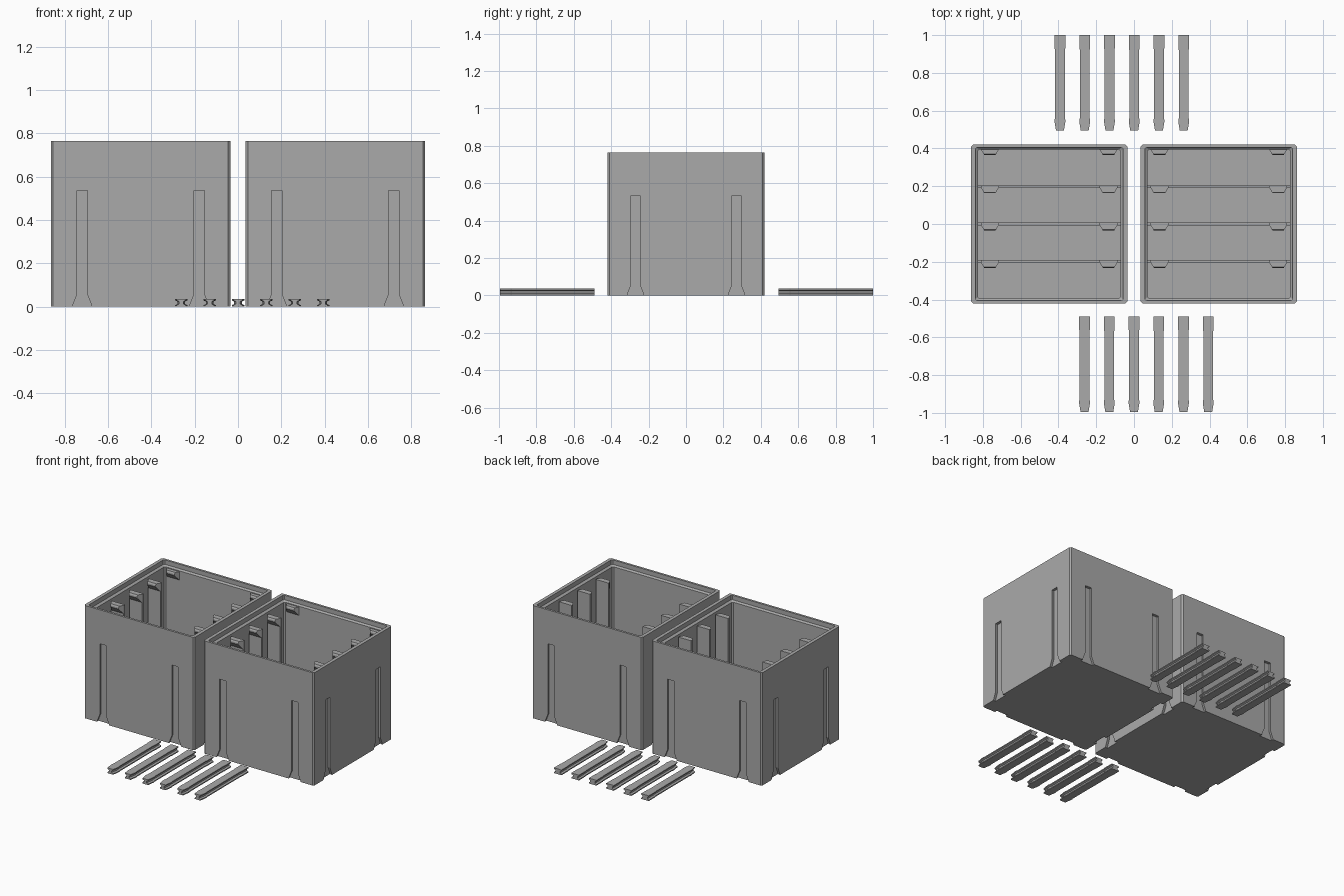
import bpy, bmesh, math
from mathutils import Matrix, Vector

if "Cube" in bpy.data.objects:
    bpy.data.objects.remove(bpy.data.objects["Cube"])

grey = bpy.data.materials.new("plastic_grey")
grey.diffuse_color = (0.40, 0.40, 0.40, 1)
grey.use_nodes = True
grey.node_tree.nodes["Principled BSDF"].inputs["Base Color"].default_value = grey.diffuse_color


def loft(name, rings, matrix=Matrix(), mat=True):
    """Solid through a list of matching closed outlines."""
    bm = bmesh.new()
    loops = [[bm.verts.new(matrix @ Vector(p)) for p in r] for r in rings]
    n = len(loops[0])
    for a, b in zip(loops, loops[1:]):
        for i in range(n):
            j = (i + 1) % n
            bm.faces.new((a[i], a[j], b[j], b[i]))
    bm.faces.new(loops[0])
    bm.faces.new(loops[-1])
    bmesh.ops.recalc_face_normals(bm, faces=bm.faces)
    me = bpy.data.meshes.new(name)
    bm.to_mesh(me)
    bm.free()
    ob = bpy.data.objects.new(name, me)
    bpy.context.collection.objects.link(ob)
    if mat:
        me.materials.append(grey)
    return ob


def rect(hx, hy, z, c=0.0, cx=0.0, cy=0.0):
    """Rectangle outline with cut corners of size c."""
    if c == 0:
        pts = [(-hx, -hy), (hx, -hy), (hx, hy), (-hx, hy)]
    else:
        pts = [(-hx + c, -hy), (hx - c, -hy), (hx, -hy + c), (hx, hy - c),
               (hx - c, hy), (-hx + c, hy), (-hx, hy - c), (-hx, -hy + c)]
    return [(x + cx, y + cy, z) for x, y in pts]


def cut(ob, cutter):
    m = ob.modifiers.new("cut", 'BOOLEAN')
    m.operation = 'DIFFERENCE'
    m.solver = 'EXACT'
    m.object = cutter
    cutter.hide_render = True
    cutter.hide_viewport = True


HX, HY, H = 0.414, 0.42, 0.765     # outer half sizes and height
IX, IY = 0.377, 0.395              # inner half sizes
SLOT_D = 0.018


def slot_outline(y, grow):
    """Keyhole slot outline with a flared foot, in the x-z plane."""
    w, f = 0.024 + grow, 0.044 + grow
    return [(-f, y, -0.02), (f, y, -0.02), (f, y, 0.005), (w, y, 0.055),
            (w, y, 0.535), (-w, y, 0.535), (-w, y, 0.055), (-f, y, 0.005)]


for cx, side in ((-0.449, "left"), (0.449, "right")):
    at = Matrix.Translation((cx, 0, 0))

    # box shell
    box = loft(side + "_box", [rect(HX, HY, 0, 0.01), rect(HX, HY, H, 0.01)], at)

    # inner cavity with a lid recess at the rim
    cut(box, loft(side + "_cavity_cutter",
                  [rect(IX, IY, 0.03, 0.008), rect(IX, IY, 0.725, 0.008),
                   rect(IX + 0.014, IY + 0.01, 0.735, 0.008),
                   rect(IX + 0.014, IY + 0.01, H + 0.05, 0.008)], at, False))

    # dovetail slots on the four outer walls
    for k in range(4):
        half = HY if k % 2 == 0 else HX
        for off in (-0.27, 0.27):
            m = at @ Matrix.Rotation(k * math.pi / 2, 4, 'Z') @ \
                Matrix.Translation((off, -half, 0))
            cut(box, loft(side + "_slot_cutter",
                          [slot_outline(-0.01, 0), slot_outline(0, 0),
                           slot_outline(SLOT_D, 0.004)], m, False))

    # low dividers
    for y in (-0.198, 0.0, 0.198):
        loft(side + "_divider", [rect(IX + 0.005, 0.007, 0.02, 0, 0, y),
                                 rect(IX + 0.005, 0.007, 0.38, 0, 0, y)], at)

    # upright clips on the dividers, hooks on clips and back wall
    for x in (-0.314, 0.314):
        for y in (-0.198, 0.0, 0.198, IY + 0.005):
            if y < 0.3:
                loft(side + "_clip", [rect(0.047, 0.007, 0.37, 0, x, y),
                                      rect(0.047, 0.007, 0.72, 0, x, y)], at)
            f = y - 0.006

            def hook(depth, z):
                t = 0.047 - 0.6 * depth
                return [(x - 0.047, f, z), (x - t, f - depth, z),
                        (x + t, f - depth, z), (x + 0.047, f, z)]
            loft(side + "_hook", [hook(0.002, 0.665), hook(0.029, 0.70),
                                  hook(0.029, 0.71), hook(0.024, 0.72)], at)

# connecting rails: waisted section, tapered at the low-y end
STATIONS = [(0.0, 0.0285), (-0.07, 0.0285), (-0.078, 0.026), (-0.44, 0.026),
            (-0.447, 0.0285), (-0.46, 0.0285), (-0.505, 0.021)]


def rail_ring(w, y):
    n = w - 0.011
    right = [(w, 0), (w, 0.007), (n, 0.012), (n, 0.024), (w, 0.029), (w, 0.036)]
    return [(x, y, z) for x, z in right] + [(-x, y, z) for x, z in reversed(right)]


for y_end, first in ((1.0, -0.392), (-0.49, -0.262)):
    for i in range(6):
        loft("rail", [rail_ring(w, y) for y, w in STATIONS],
             Matrix.Translation((first + i * 0.131, y_end, 0)))
